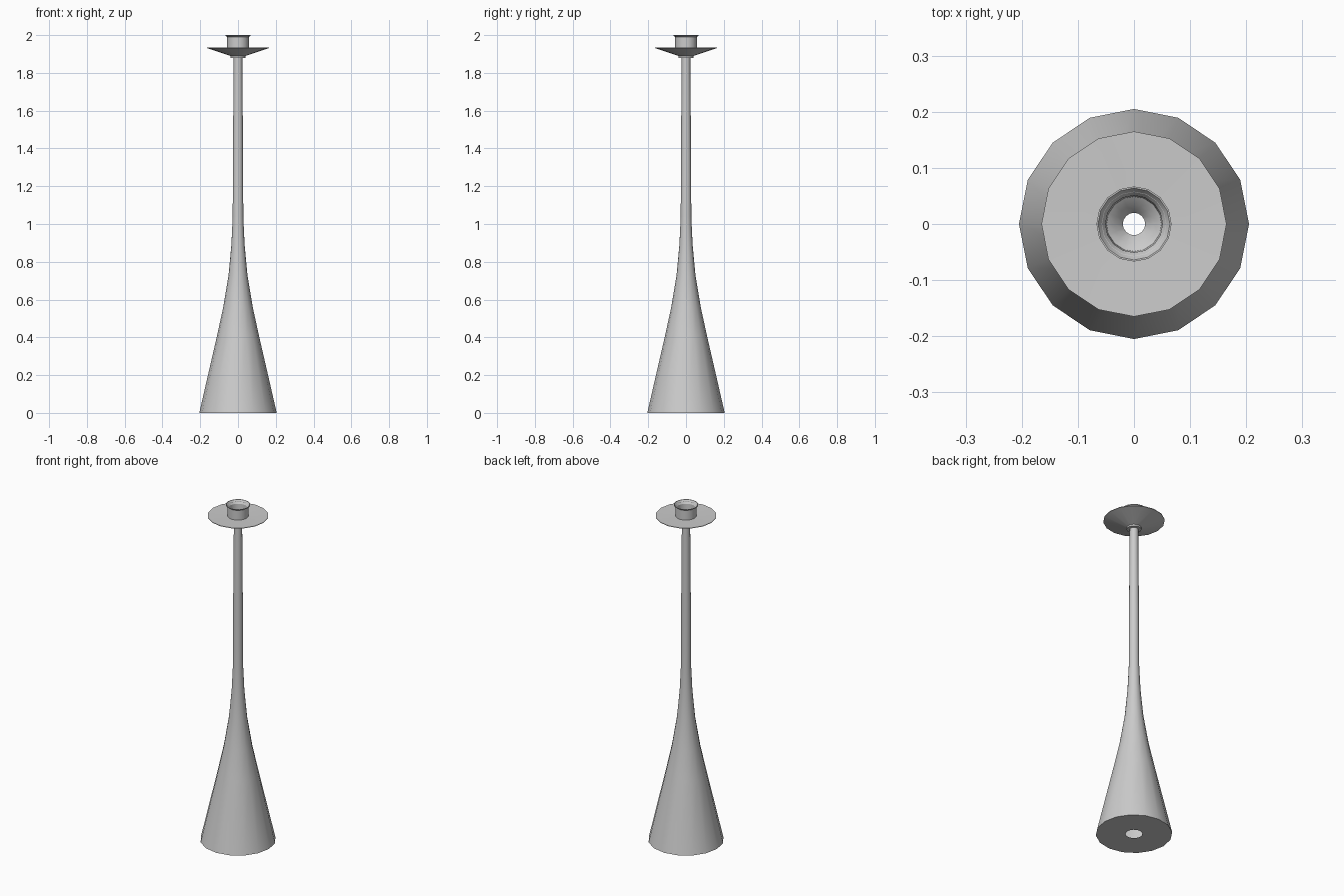
import bpy, math

if "Cube" in bpy.data.objects:
    bpy.data.objects.remove(bpy.data.objects["Cube"])

SIDES = 16


def lathe(name, profile):
    """Revolve (radius, height) points about z; profile runs so that normals face out."""
    verts, faces = [], []
    for r, z in profile:
        for j in range(SIDES):
            a = 2 * math.pi * j / SIDES
            verts.append((r * math.cos(a), r * math.sin(a), z))
    for i in range(len(profile) - 1):
        for j in range(SIDES):
            k = (j + 1) % SIDES
            faces.append((i * SIDES + j, i * SIDES + k,
                          (i + 1) * SIDES + k, (i + 1) * SIDES + j))
    mesh = bpy.data.meshes.new(name)
    mesh.from_pydata(verts, [], faces)
    ob = bpy.data.objects.new(name, mesh)
    bpy.context.collection.objects.link(ob)
    bpy.ops.object.select_all(action='DESELECT')
    ob.select_set(True)
    bpy.context.view_layer.objects.active = ob
    bpy.ops.object.shade_smooth_by_angle(angle=math.radians(30))
    return ob


# Flared foot with a hole underneath, tapering into the slim stem
lathe("stem", [(0.045, 0), (0.205, 0), (0.113, 0.40), (0.078, 0.56), (0.05, 0.73),
               (0.035, 0.89), (0.028, 1.04), (0.027, 1.37), (0.024, 1.70),
               (0.023, 1.88)])

# Collar and shallow drip tray with a flat top
lathe("drip_tray", [(0.023, 1.88), (0.04, 1.88), (0.04, 1.89), (0.165, 1.932),
                    (0.165, 1.935), (0.055, 1.932)])

# Candle cup: outer wall, flared lip, inner wall and stepped floor
lathe("candle_cup", [(0.057, 1.932), (0.057, 1.99), (0.067, 1.997), (0.067, 2.0),
                     (0.064, 2.0), (0.051, 1.98), (0.049, 1.92), (0.035, 1.91),
                     (0.02, 1.89)])
